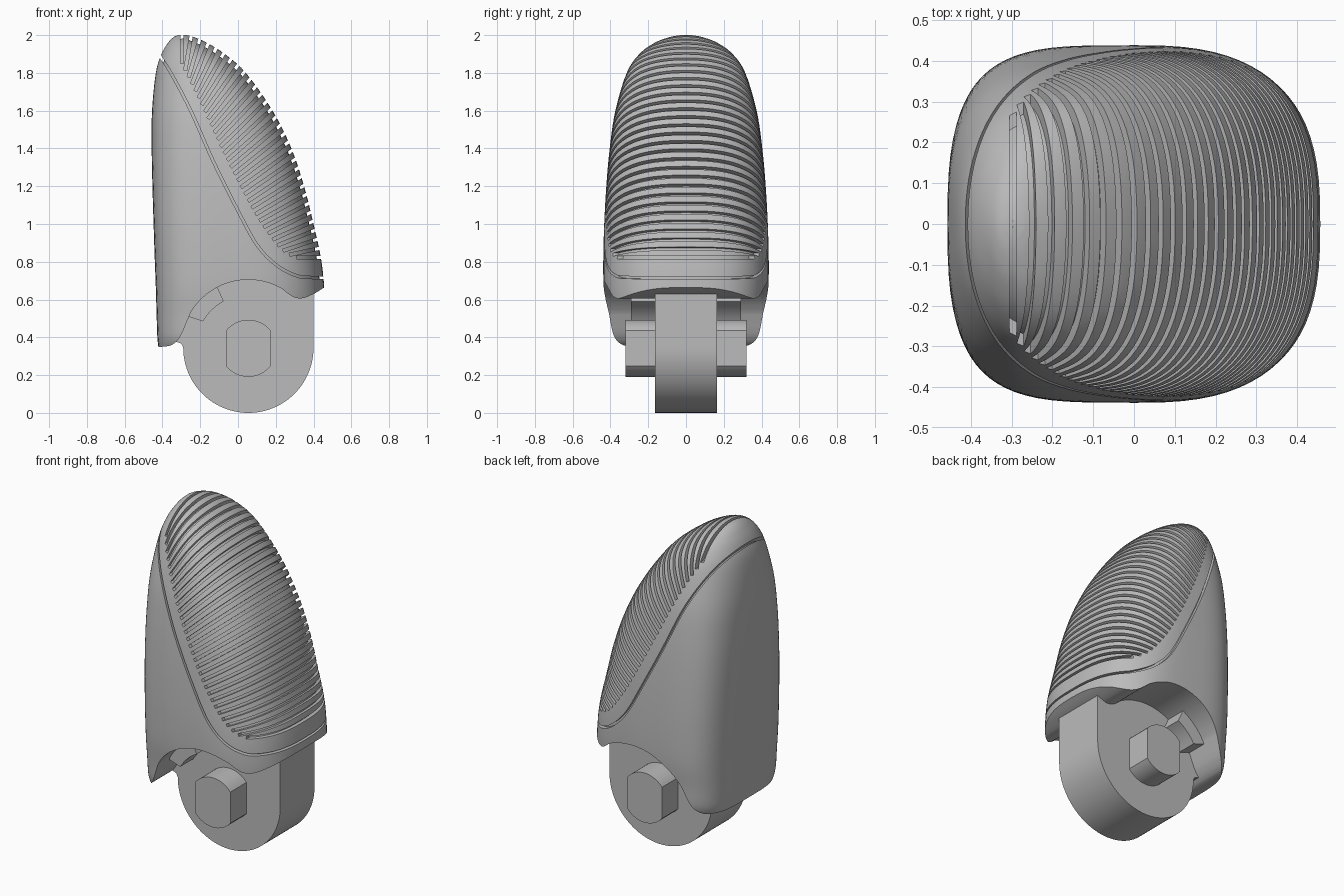
import bpy, bmesh, math
from mathutils import Vector

if "Cube" in bpy.data.objects:
    bpy.data.objects.remove(bpy.data.objects["Cube"])

grey = bpy.data.materials.new("plain_grey")
grey.diffuse_color = (0.5, 0.5, 0.5, 1)
grey.use_nodes = True
grey.node_tree.nodes["Principled BSDF"].inputs["Base Color"].default_value = grey.diffuse_color


def make_object(name, bm):
    bmesh.ops.recalc_face_normals(bm, faces=bm.faces)
    mesh = bpy.data.meshes.new(name)
    bm.to_mesh(mesh)
    bm.free()
    mesh.materials.append(grey)
    ob = bpy.data.objects.new(name, mesh)
    bpy.context.collection.objects.link(ob)
    return ob


def smooth(ob, angle=35):
    bpy.ops.object.select_all(action='DESELECT')
    ob.select_set(True)
    bpy.context.view_layer.objects.active = ob
    bpy.ops.object.shade_smooth_by_angle(angle=math.radians(angle))


def curve(points, subs=6):
    """Catmull-Rom through tuples of any length."""
    n, out = len(points), []
    for i in range(n - 1):
        a, b, c, d = (points[min(max(i + k, 0), n - 1)] for k in (-1, 0, 1, 2))
        for s in range(subs):
            t = s / subs
            out.append(tuple(0.5 * (2 * q + (r - p) * t + (2 * p - 5 * q + 4 * r - u) * t * t
                                    + (3 * q - p - 3 * r + u) * t ** 3)
                             for p, q, r, u in zip(a, b, c, d)))
    return out + [tuple(points[-1])]


def resample(points, count):
    pts = [Vector(p) for p in points]
    dist = [0.0]
    for p, q in zip(pts, pts[1:]):
        dist.append(dist[-1] + (q - p).length)
    out, k = [], 0
    for i in range(count):
        d = dist[-1] * i / (count - 1)
        while k < len(pts) - 2 and dist[k + 1] < d:
            k += 1
        out.append(pts[k].lerp(pts[k + 1], (d - dist[k]) / (dist[k + 1] - dist[k])))
    return out


def prism(bm, outline, y):
    """Extrude an x-z outline from -y to y."""
    front = [bm.verts.new((p[0], -y, p[1])) for p in outline]
    back = [bm.verts.new((p[0], y, p[1])) for p in outline]
    bm.faces.new(front)
    bm.faces.new(back[::-1])
    for i in range(len(front)):
        j = (i + 1) % len(front)
        bm.faces.new((front[j], front[i], back[i], back[j]))


def cut(ob, cutter):
    mod = ob.modifiers.new("cut", 'BOOLEAN')
    mod.operation, mod.solver, mod.object = 'DIFFERENCE', 'EXACT', cutter
    bpy.context.view_layer.update()
    mesh = bpy.data.meshes.new_from_object(ob.evaluated_get(bpy.context.evaluated_depsgraph_get()))
    ob.modifiers.clear()
    ob.data = mesh
    bpy.data.objects.remove(cutter)


def arc(cx, cz, r, a0, a1, n=32):
    return [(cx + r * math.cos(math.radians(a0 + (a1 - a0) * i / n)),
             cz + r * math.sin(math.radians(a0 + (a1 - a0) * i / n))) for i in range(n + 1)]


# Body sections: height, left x, right x, half width, left and right squareness
rows = curve([
    (.34, -.42, .462, .385, 4, 2.7), (.40, -.427, .462, .412, 4, 2.7),
    (.52, -.431, .462, .422, 4, 2.7), (.66, -.435, .457, .436, 3.9, 2.7),
    (.82, -.441, .439, .438, 3.8, 2.7), (1.0, -.447, .40, .433, 3.7, 2.6),
    (1.2, -.453, .35, .422, 3.5, 2.6), (1.4, -.457, .283, .404, 3.2, 2.5),
    (1.6, -.455, .183, .374, 2.8, 2.4), (1.8, -.435, .042, .314, 2.3, 2.3),
    (1.9, -.405, -.07, .247, 2.1, 2.2), (1.96, -.37, -.165, .165, 2, 2),
    (1.99, -.34, -.235, .085, 2, 2), (2.0, -.315, -.27, .03, 2, 2)], 5)


def loft(name, inset=0.0, top=2.0, sides=80):
    bm = bmesh.new()
    rings = []
    for z, xl, xr, w, nl, nr in rows:
        mid, half = (xl + xr) / 2, max((xr - xl) / 2 - inset, .006)
        w = max(w - inset, .006)
        ring = []
        for i in range(sides):
            a = 2 * math.pi * i / sides
            c, s = math.cos(a), math.sin(a)
            e = 2 / (nr if c > 0 else nl)
            ring.append(bm.verts.new((mid + half * math.copysign(abs(c) ** e, c),
                                      w * math.copysign(abs(s) ** e, s), z * top / 2)))
        rings.append(ring)
    for lo, hi in zip(rings, rings[1:]):
        for i in range(sides):
            j = (i + 1) % sides
            bm.faces.new((lo[i], lo[j], hi[j], hi[i]))
    bm.faces.new(rings[0][::-1])
    bm.faces.new(rings[-1])
    return make_object(name, bm)


body = loft("handle_body")

# Underside: concave arch around the hinge lug, with a lip at the front
bm = bmesh.new()
lip = curve([(.6, .76), (.458, .665), (.40, .63), (.34, .607), (.29, .615), (.235, .655)], 4)
skirt = curve([(-.27, .485), (-.30, .415), (-.335, .37), (-.38, .352), (-.5, .347)], 4)
prism(bm, lip + arc(.055, .35, .355, 56, 153)[1:-1] + skirt + [(-.5, .1), (.6, .1)], .7)
cut(body, make_object("arch_cutter", bm))

# Grooves: a fan of thin slabs across the pad, plus the seam round it
bm = bmesh.new()
crest = resample(curve([(-.297, 2.0), (-.235, 1.99), (-.165, 1.96), (-.07, 1.9), (.042, 1.8),
                        (.183, 1.6), (.283, 1.4), (.35, 1.2), (.40, 1.0), (.437, .822)]), 31)
edge = resample(curve([(-.297, 1.85), (-.2, 1.65), (-.1, 1.43), (0, 1.225), (.1, 1.04),
                       (.19, .91), (.25, .85), (.31, .822)]), 31)
for p, q in zip(edge, crest):
    d = (q - p).normalized()
    n = Vector((-d.y, d.x)) * .0085
    q = q + d * .08
    prism(bm, [p + n, p - n, q - n, q + n], .6)
seam = [Vector(p) for p in curve([(-.47, 1.97), (-.41, 1.885), (-.35, 1.79), (-.25, 1.6),
                                  (-.13, 1.33), (0, 1.07), (.1, .89), (.2, .785), (.3, .73),
                                  (.38, .717), (.6, .715)], 5)]
left, right = [], []
for i, p in enumerate(seam):
    d = (seam[min(i + 1, len(seam) - 1)] - seam[max(i - 1, 0)]).normalized()
    n = Vector((-d.y, d.x)) * .0065
    left.append(p + n)
    right.append(p - n)
prism(bm, left + right[::-1], .6)
grooves = make_object("groove_cutter", bm)
cut(grooves, loft("groove_depth", .021, 1.982))
cut(body, grooves)
smooth(body)

# Hinge lug: round below, straight at the front, blended into the skirt behind
CX, CZ = .055, .345
bm = bmesh.new()
prism(bm, arc(CX, CZ, .345, 180, 360, 48) + [(.40, .68), (.2, .72), (-.05, .72), (-.28, .6),
      (-.37, .45), (-.365, .365), (-.325, .376), (-.30, .367)], .165)
smooth(make_object("hinge_lug", bm))

# Pivot pin with two flats
bm = bmesh.new()
prism(bm, arc(CX, CZ - .003, .151, 39, 141, 16) + arc(CX, CZ - .003, .151, 219, 321, 16), .32)
smooth(make_object("pivot_pin", bm), 25)

# Stop block on the arch behind the lug
bm = bmesh.new()
prism(bm, arc(CX, CZ, .278, 118, 150, 8) + arc(CX, CZ, .375, 153, 117, 8), .29)
smooth(make_object("stop_block", bm))
